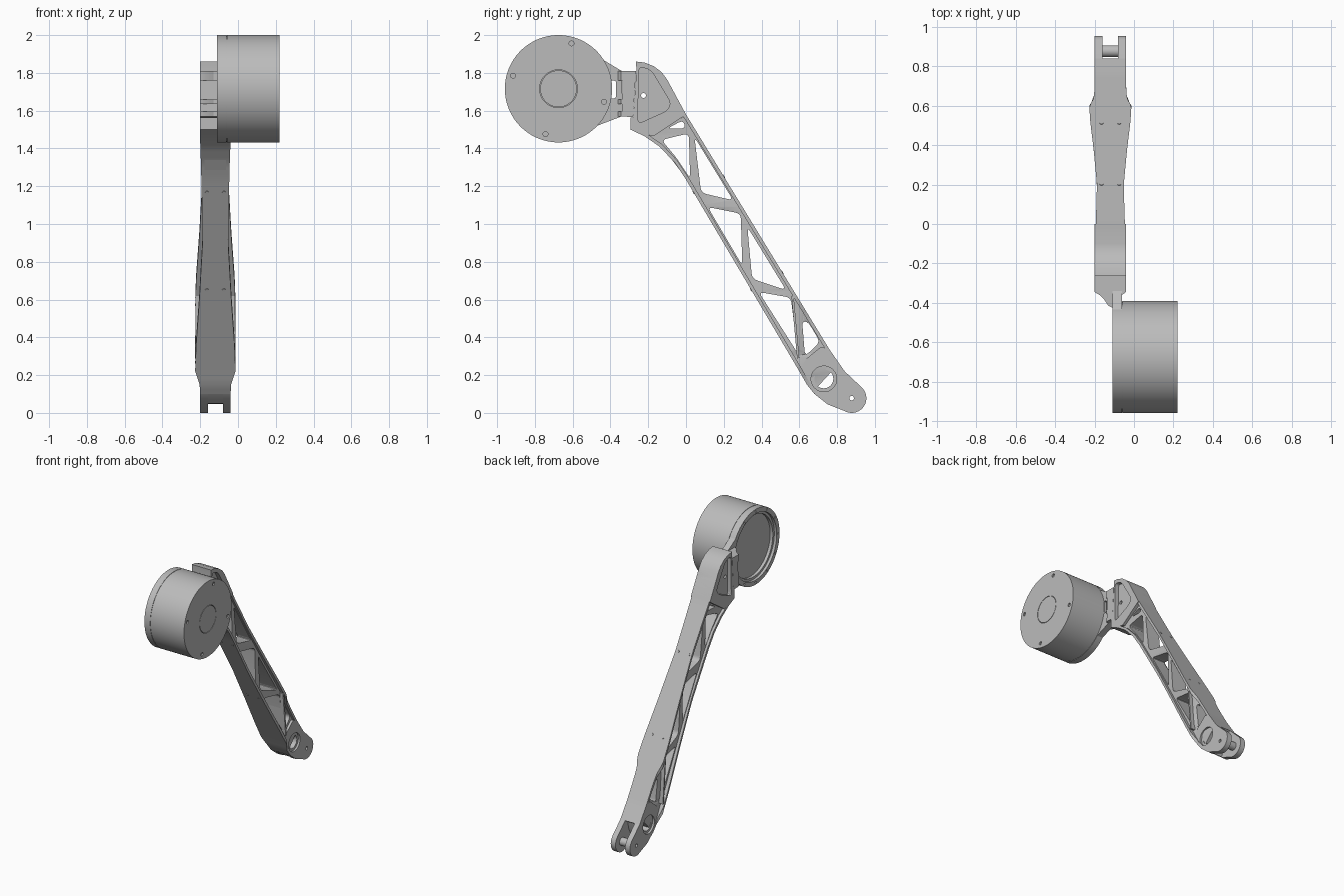
import bpy, bmesh, math
from mathutils import Matrix, Vector

if "Cube" in bpy.data.objects:
    bpy.data.objects.remove(bpy.data.objects["Cube"])

metal = bpy.data.materials.new("grey metal")
metal.use_nodes = True
metal.diffuse_color = (0.5, 0.5, 0.5, 1)
metal.node_tree.nodes["Principled BSDF"].inputs["Base Color"].default_value = (0.5, 0.5, 0.5, 1)

MID = -0.12                    # centre plane of the arm
HUB = (-0.675, 1.716)          # drum axis
R = 0.284
TO_SIDE = Matrix(((0, 0, 1, 0), (1, 0, 0, 0), (0, 1, 0, 0), (0, 0, 0, 1)))
made = []


def add(name, mesh):
    bm = bmesh.new()
    bm.from_mesh(mesh)
    bmesh.ops.remove_doubles(bm, verts=bm.verts, dist=0.0001)
    bmesh.ops.recalc_face_normals(bm, faces=bm.faces)
    bm.to_mesh(mesh)
    bm.free()
    mesh.materials.clear()
    mesh.materials.append(metal)
    obj = bpy.data.objects.new(name, mesh)
    bpy.context.collection.objects.link(obj)
    made.append(obj)
    return obj


def solid(name, loops, lo, hi, side=True, width=None):
    """Fill nested outlines and extrude them across x (side) or up z."""
    cu = bpy.data.curves.new(name, 'CURVE')
    cu.dimensions, cu.fill_mode = '2D', 'BOTH'
    cu.extrude = (hi - lo) / 2
    for loop in loops:
        sp = cu.splines.new('POLY')
        sp.points.add(len(loop) - 1)
        for p, (a, b) in zip(sp.points, loop):
            p.co = (a, b, 0, 1)
        sp.use_cyclic_u = True
    tmp = bpy.data.objects.new(name + "_tmp", cu)
    bpy.context.collection.objects.link(tmp)
    dg = bpy.context.evaluated_depsgraph_get()
    mesh = bpy.data.meshes.new_from_object(tmp.evaluated_get(dg))
    bpy.data.objects.remove(tmp)
    bpy.data.curves.remove(cu)
    mesh.transform(Matrix.Translation((0, 0, (lo + hi) / 2)))
    if side:
        mesh.transform(TO_SIDE)
    if width:
        for v in mesh.vertices:
            v.co.x = MID + math.copysign(width(v.co.y), v.co.x - MID)
    mesh.name = name
    return add(name, mesh)


def circle(c, r, n=32, start=0, end=360):
    full = end - start == 360
    steps = n if full else n + 1
    ang = [math.radians(start + (end - start) * i / n) for i in range(steps)]
    return [(c[0] + r * math.cos(a), c[1] + r * math.sin(a)) for a in ang]


def rounded(pts, r=0.025):
    out = []
    for i, p in enumerate(pts):
        p, a, b = Vector(p), Vector(pts[i - 1]), Vector(pts[(i + 1) % len(pts)])
        a = p + (a - p).normalized() * min(r, (a - p).length * 0.45)
        b = p + (b - p).normalized() * min(r, (b - p).length * 0.45)
        for k in range(6):
            t = k / 5
            out.append(tuple(a * (1 - t) ** 2 + p * 2 * t * (1 - t) + b * t * t))
    return out


def resample(pts, step=0.04):
    out = []
    for a, b in zip(pts, pts[1:]):
        a, b = Vector(a), Vector(b)
        n = max(1, round((b - a).length / step))
        out += [tuple(a.lerp(b, i / n)) for i in range(n)]
    return out + [pts[-1]]


def ribbon(pts, thick):
    """Outline of a strip lying to the right of the path."""
    pts = [Vector(p) for p in resample(pts)]
    inner = []
    for i, p in enumerate(pts):
        d = (pts[min(i + 1, len(pts) - 1)] - pts[max(i - 1, 0)]).normalized()
        inner.append(p + Vector((d.y, -d.x)) * thick)
    return [tuple(p) for p in pts + inner[::-1]]


def half_width(y):
    keys = [(-0.15, 0.08), (0.05, 0.072), (0.2, 0.068), (0.38, 0.085),
            (0.52, 0.102), (0.6, 0.107), (0.64, 0.083), (0.7, 0.08)]
    if y <= keys[0][0]:
        return keys[0][1]
    for (a, u), (b, v) in zip(keys, keys[1:]):
        if y <= b:
            return u + (v - u) * (y - a) / (b - a)
    return keys[-1][1]


# Motor drum: turned body, flange rim, and cap with bolt holes
bm = bmesh.new()
profile = [(-0.068, 0), (-0.068, 0.232), (-0.09, 0.232), (-0.09, 0.25), (-0.1, 0.25),
           (-0.1, R), (-0.062, R), (-0.062, R - 0.003), (-0.058, R - 0.003),
           (-0.058, R), (0.21, R), (0.21, 0)]
ring = [bm.verts.new((x, 0, r)) for x, r in profile]
edges = [bm.edges.new(e) for e in zip(ring, ring[1:])]
bmesh.ops.spin(bm, geom=ring + edges, axis=(1, 0, 0), cent=(0, 0, 0),
               angle=math.tau, steps=96)
bmesh.ops.translate(bm, verts=bm.verts, vec=(0, *HUB))
drum = bpy.data.meshes.new("motor_drum")
bm.to_mesh(drum)
bm.free()
add("motor_drum", drum)
bolts = [circle(p, 0.013, 16) for p in circle(HUB, 0.25, 4, 74, 434)]
solid("drum_cap", [circle(HUB, R, 96), circle(HUB, 0.1, 64)] + bolts, 0.21, 0.22)
solid("cap_centre", [circle(HUB, 0.097, 64)], 0.208, 0.22)
rim_holes = [circle(p, 0.007, 10) for p in circle(HUB, 0.267, 12)]
solid("flange_rim", [circle(HUB, R, 96), circle(HUB, 0.25, 96)] + rim_holes, -0.11, -0.1)

# Bracket between the drum and the arm
flare = circle(HUB, 0.262, 24, -57, 44) + [(-0.34, 1.81), (-0.34, 1.57)]
window = rounded([(-0.405, 1.665), (-0.37, 1.665), (-0.37, 1.76), (-0.405, 1.76)], 0.015)
solid("bracket_plate", [flare, window], -0.11, -0.062)
block = [(-0.34, 1.57), (-0.28, 1.565), (-0.265, 1.81), (-0.335, 1.81)]
solid("bracket_block", [block], MID - 0.08, MID + 0.08)
rib = [(-0.2, -0.33), (-0.2, -0.345), (-0.175, -0.36), (-0.15, -0.385), (-0.13, -0.415),
       (-0.108, -0.425), (-0.062, -0.41), (-0.062, -0.36), (-0.04, -0.345), (-0.04, -0.33)]
for z in (1.57, 1.635, 1.76, 1.785):
    solid("bracket_rib", [rib], z, z + 0.025, side=False)

# Arm head: core with pocketed side plates
head = [(-0.265, 1.86), (-0.22, 1.855), (-0.17, 1.835), (-0.13, 1.805), (-0.1, 1.765),
        (0, 1.58), (-0.17, 1.465), (-0.22, 1.475), (-0.295, 1.5), (-0.295, 1.565),
        (-0.28, 1.565), (-0.262, 1.81)]
pocket = rounded([(-0.25, 1.835), (-0.185, 1.815), (-0.08, 1.64), (-0.1, 1.6),
                  (-0.255, 1.53)], 0.03)
solid("head_core", [head, circle((-0.225, 1.68), 0.013, 16)], MID - 0.05, MID + 0.05)
for x in (MID - 0.08, MID + 0.05):
    solid("head_side", [head, pocket], x, x + 0.03)

# Truss web with rounded openings
web = resample([(-0.2, 1.47), (0, 1.575), (0.755, 0.335), (0.8, 0.25), (0.68, 0.12),
                (0.6, 0.225), (0, 1.24), (-0.1, 1.375), (-0.2, 1.47)])[:-1]
openings = [
    [(-0.1, 1.505), (-0.015, 1.55), (-0.002, 1.505)],
    [(-0.13, 1.445), (0.015, 1.48), (0.022, 1.24), (-0.05, 1.35)],
    [(0.045, 1.46), (0.25, 1.125), (0.08, 1.165)],
    [(0.115, 1.09), (0.29, 1.055), (0.298, 0.78)],
    [(0.325, 0.985), (0.53, 0.65), (0.35, 0.71)],
    [(0.385, 0.64), (0.555, 0.61), (0.592, 0.315)],
    [(0.615, 0.485), (0.648, 0.48), (0.71, 0.375), (0.63, 0.3)]]
solid("truss_web", [web] + [rounded(o, 0.03) for o in openings], MID - 0.06, MID + 0.06,
      width=lambda y: 0.75 * half_width(y))

# Wide rails along both edges, and the cross rib at the widest point
top_path = [(-0.1, 1.765), (0, 1.58), (0.76, 0.335), (0.84, 0.22)]
low_path = [(0.68, 0.1), (0.64, 0.15), (0.6, 0.22), (0, 1.235), (-0.06, 1.325),
            (-0.14, 1.41), (-0.22, 1.465), (-0.295, 1.5)]
cross = [(0.57, 0.62), (0.6, 0.29)]
for name, path, thick in (("top_rail", top_path, 0.018), ("lower_rail", low_path, 0.018),
                          ("cross_rib", cross, 0.012)):
    solid(name, [ribbon(path, thick)], MID - 0.08, MID + 0.08, width=half_width)

# Rail screws, seated square to the rails
slope = Vector((0, 0.854, 0.521))
for y, z, s in ((0.2, 1.252, 1), (0.51, 0.744, 1), (0.04, 1.167, -1), (0.345, 0.651, -1)):
    for x in (-0.045, 0.045):
        bm = bmesh.new()
        turn = slope.to_track_quat('Z', 'Y').to_matrix().to_4x4()
        bmesh.ops.create_cone(bm, cap_ends=True, segments=12, radius1=0.009, radius2=0.009,
                              depth=0.006, matrix=Matrix.Translation((MID + x, y, z)) @ turn)
        screw = bpy.data.meshes.new("rail_screw")
        bm.to_mesh(screw)
        bm.free()
        add("rail_screw", screw)

# Forked foot with bearing hole and cross pin
PIN, BEARING = (0.877, 0.078), (0.73, 0.18)
heel = [(0.6, 0.22), (0.635, 0.285), (0.715, 0.35), (0.76, 0.335), (0.795, 0.28), (0.84, 0.22)]
tip = circle(PIN, 0.078, 20, 45, -120)
sole = [(0.75, 0.045), (0.68, 0.1), (0.635, 0.16)]
for x in (MID - 0.08, MID + 0.04):
    solid("foot_prong", [heel + tip + sole, circle(BEARING, 0.068), circle(PIN, 0.012, 16)],
          x, x + 0.04)
core = heel[:-1] + [(0.815, 0.25), (0.8, 0.15), (0.75, 0.05)] + sole[1:]
solid("foot_core", [core, circle(BEARING, 0.05)], MID - 0.04, MID + 0.04)
solid("bearing_ring", [circle(BEARING, 0.069), circle(BEARING, 0.05)], MID - 0.065, MID + 0.065)
solid("foot_pin", [circle(PIN, 0.03), circle(PIN, 0.012, 16)], MID - 0.045, MID + 0.045)

# Smooth the round surfaces and keep the edges crisp
bpy.ops.object.select_all(action='DESELECT')
for obj in made:
    obj.select_set(True)
bpy.context.view_layer.objects.active = made[0]
bpy.ops.object.shade_smooth_by_angle(angle=math.radians(30))
